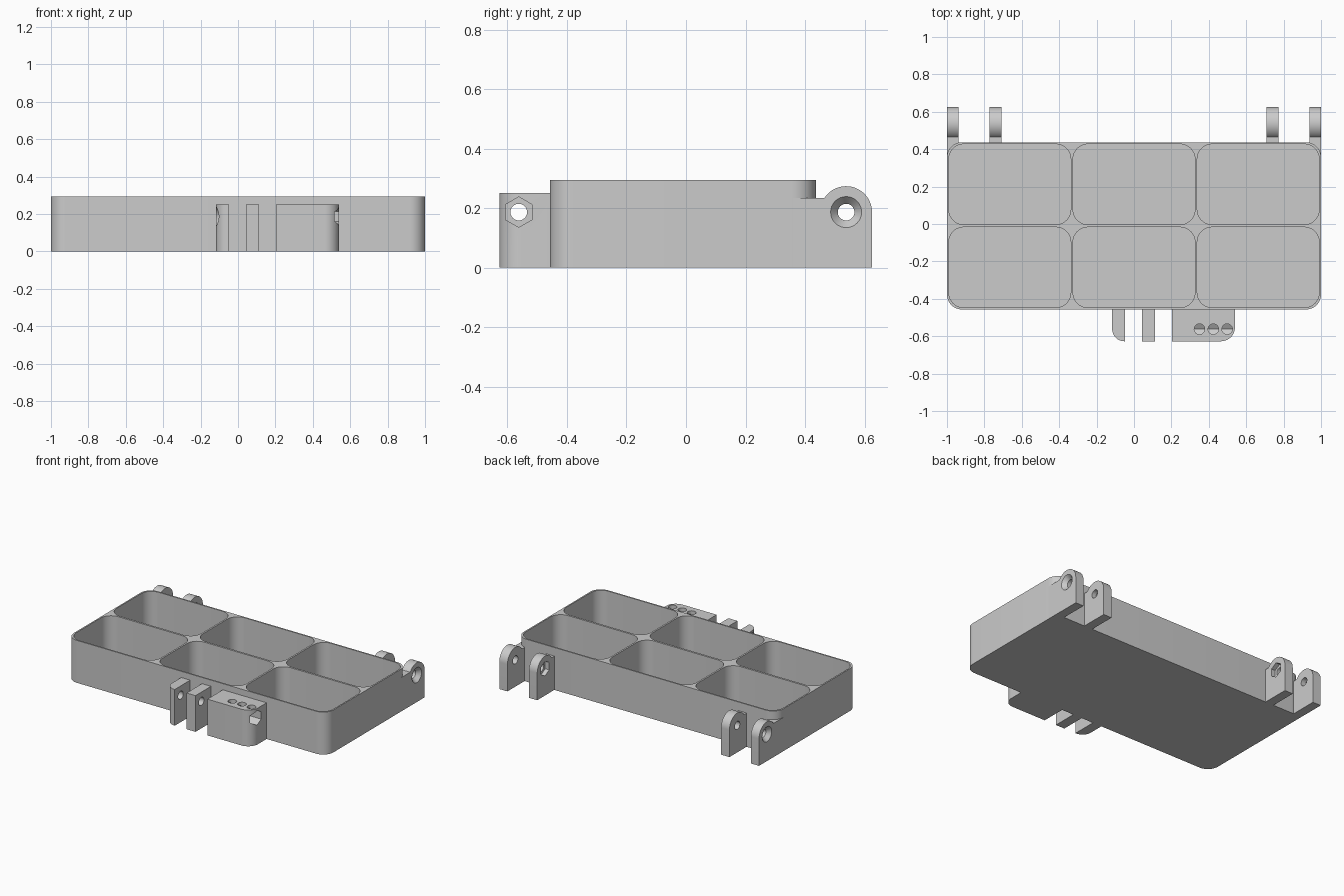
import bpy, bmesh
from math import sin, cos, pi, asin, radians

cube = bpy.data.objects.get("Cube")
if cube:
    bpy.data.objects.remove(cube, do_unlink=True)

grey = bpy.data.materials.new("light grey plastic")
grey.use_nodes = True
COLOUR = (0.6, 0.6, 0.6, 1)
grey.diffuse_color = COLOUR
grey.node_tree.nodes["Principled BSDF"].inputs["Base Color"].default_value = COLOUR


def loft(name, start, end):
    """Closed solid between two rings of 3D points."""
    bm = bmesh.new()
    a = [bm.verts.new(p) for p in start]
    b = [bm.verts.new(p) for p in end]
    n = len(a)
    bm.faces.new(a)
    bm.faces.new(b)
    for i in range(n):
        j = (i + 1) % n
        bm.faces.new((a[i], a[j], b[j], b[i]))
    bmesh.ops.recalc_face_normals(bm, faces=bm.faces)
    mesh = bpy.data.meshes.new(name)
    bm.to_mesh(mesh)
    bm.free()
    mesh.materials.append(grey)
    obj = bpy.data.objects.new(name, mesh)
    bpy.context.collection.objects.link(obj)
    return obj


def slab(name, outline, z0, z1):
    return loft(name, [(x, y, z0) for x, y in outline], [(x, y, z1) for x, y in outline])


def arc(cx, cy, r, a0, a1, n=12):
    return [(cx + r * cos(a0 + (a1 - a0) * i / n), cy + r * sin(a0 + (a1 - a0) * i / n))
            for i in range(n + 1)]


def rounded(x0, x1, y0, y1, radii):
    """Rectangle outline; radii run back-right, back-left, front-left, front-right."""
    pts = []
    corners = ((x1, y1, -1, -1), (x0, y1, 1, -1), (x0, y0, 1, 1), (x1, y0, -1, 1))
    for i, ((x, y, sx, sy), r) in enumerate(zip(corners, radii)):
        if r:
            pts += arc(x + sx * r, y + sy * r, r, i * pi / 2, (i + 1) * pi / 2)
        else:
            pts.append((x, y))
    return pts


def rod(x0, x1, y, z, r0, r1=None, sides=32):
    """Cutter along x, tapered when two radii are given."""
    rings = []
    for x, r in ((x0, r0), (x1, r1 or r0)):
        angles = [pi / 2 + 2 * pi * i / sides for i in range(sides)]
        rings.append([(x, y + r * cos(a), z + r * sin(a)) for a in angles])
    return loft("cutter", *rings)


def cut(obj, cutters):
    for c in cutters:
        c.hide_render = True
        mod = obj.modifiers.new("cut", "BOOLEAN")
        mod.operation = "DIFFERENCE"
        mod.solver = "EXACT"
        mod.object = c
        bpy.context.view_layer.objects.active = obj
        bpy.ops.object.modifier_apply(modifier=mod.name)
        bpy.data.objects.remove(c, do_unlink=True)


def finish(obj):
    obj.data.shade_smooth()
    obj.data.set_sharp_from_angle(angle=radians(32))


# Shared sizes
MID_Y, HALF_Y = -0.01, 0.447
HEIGHT, FLOOR = 0.295, 0.018
BORE, SINK, HEX = 0.028, 0.053, 0.051
HOLE_Z = 0.187


def compartments():
    cells = []
    for cx in (-0.664, 0, 0.664):
        for cy in (MID_Y - 0.222, MID_Y + 0.222):
            outline = rounded(cx - 0.326, cx + 0.326, cy - 0.215, cy + 0.215, [0.08] * 4)
            cells.append(slab("cutter", outline, FLOOR, 0.4))
    return cells


# Tray with six compartments
tray = slab("tray", rounded(-1, 1, MID_Y - HALF_Y, MID_Y + HALF_Y, [0.08] * 4), 0, HEIGHT)
cut(tray, compartments())
finish(tray)

# Hinge lugs at the back
PIN_Y, LUG_R, LUG_TOP = 0.538, 0.087, 0.235
lift = asin((LUG_TOP - HOLE_Z) / LUG_R)


def lug(name, xa, xb, root):
    profile = [(root, 0), (PIN_Y + LUG_R, 0)]
    profile += arc(PIN_Y, HOLE_Z, LUG_R, 0, pi - lift, 24)
    profile.append((root, LUG_TOP))
    obj = loft(name, [(xa, y, z) for y, z in profile], [(xb, y, z) for y, z in profile])
    cut(obj, [rod(xa * 1.2, xb * 0.8, PIN_Y, HOLE_Z, BORE)])
    return obj


for side, s in (("left", 1), ("right", -1)):
    outer = lug(side + "_outer_hinge_lug", s, s * 0.937, 0.36)
    cut(outer, [rod(s * 1.001, s * 0.972, PIN_Y, HOLE_Z, SINK, BORE)] + compartments())
    finish(outer)
    inner = lug(side + "_inner_hinge_lug", s * 0.772, s * 0.708, 0.432)
    cut(inner, [rod(s * 0.7, s * 0.738, PIN_Y, HOLE_Z, HEX, sides=6)])
    finish(inner)

# Latch pieces at the front
LATCH_Y, FRONT, BACK, LATCH_TOP = -0.562, -0.627, -0.451, 0.252


def latch(name, x0, x1, radii):
    obj = slab(name, rounded(x0, x1, FRONT, BACK, radii), 0, LATCH_TOP)
    cut(obj, [rod(x0 - 0.05, x1 + 0.05, LATCH_Y, HOLE_Z, BORE)])
    return obj


end_tab = latch("latch_end_tab", -0.117, -0.048, (0, 0, 0.066, 0))
cut(end_tab, [rod(-0.118, -0.088, LATCH_Y, HOLE_Z, SINK, BORE)])
finish(end_tab)

finish(latch("latch_middle_tab", 0.043, 0.112, (0, 0, 0, 0)))

block = latch("latch_block", 0.203, 0.54, (0, 0, 0, 0.075))
wells = [slab("cutter", arc(x, LATCH_Y, BORE, 0, 2 * pi * 31 / 32, 31), HOLE_Z, 0.3)
         for x in (0.35, 0.424, 0.498)]
cut(block, [rod(0.31, 0.6, LATCH_Y, HOLE_Z, HEX, sides=6)] + wells)
finish(block)
